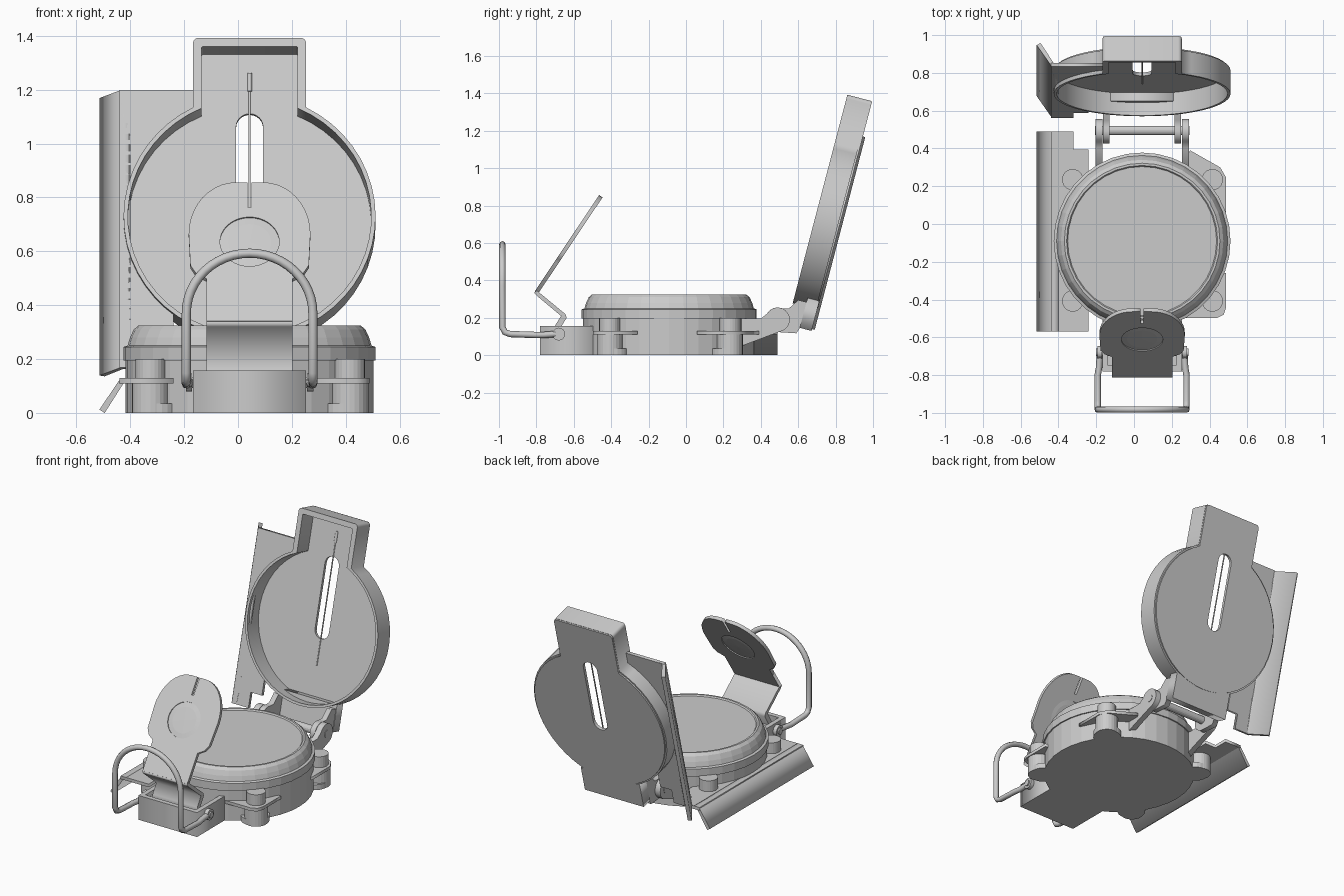
import bpy, bmesh, math
from mathutils import Vector, Matrix

if "Cube" in bpy.data.objects:
    bpy.data.objects.remove(bpy.data.objects["Cube"])

CX, CY = 0.043, -0.09                      # centre of the round body
X, Y, Z = Vector((1, 0, 0)), Vector((0, 1, 0)), Vector((0, 0, 1))
TILT = math.radians(14.7)
UP = Vector((0, math.sin(TILT), math.cos(TILT)))     # up along the open cover
BACK = Vector((0, math.cos(TILT), -math.sin(TILT)))  # out of the cover's back
COVER = Vector((CX, 0.689, 0.73))          # centre of the cover's front rim


def to_mesh(ob, name):
    bpy.context.collection.objects.link(ob)
    bpy.ops.object.select_all(action='DESELECT')
    ob.select_set(True)
    bpy.context.view_layer.objects.active = ob
    bpy.ops.object.convert(target='MESH')
    bpy.context.object.name = name
    return bpy.context.object


def plate(name, loops, origin, U, V, t0, t1):
    """Flat outline(s) in the U,V plane, thick from t0 to t1 along U x V."""
    W = U.cross(V)
    cu = bpy.data.curves.new(name, 'CURVE')
    cu.dimensions, cu.fill_mode, cu.extrude = '2D', 'BOTH', (t1 - t0) / 2
    for pts in loops:
        s = cu.splines.new('POLY')
        s.points.add(len(pts) - 1)
        for p, (a, b) in zip(s.points, pts):
            p.co = (a, b, 0, 1)
        s.use_cyclic_u = True
    ob = bpy.data.objects.new(name, cu)
    m = Matrix((U, V, W)).transposed().to_4x4()
    m.translation = Vector(origin) + W * (t0 + t1) / 2
    ob.matrix_world = m
    return to_mesh(ob, name)


def wire(name, pts, r):
    cu = bpy.data.curves.new(name, 'CURVE')
    cu.dimensions, cu.bevel_depth, cu.bevel_resolution = '3D', r, 2
    cu.use_fill_caps = True
    s = cu.splines.new('POLY')
    s.points.add(len(pts) - 1)
    for p, c in zip(s.points, pts):
        p.co = (*c, 1)
    ob = to_mesh(bpy.data.objects.new(name, cu), name)
    bpy.ops.object.shade_smooth_by_angle(angle=math.radians(50))
    return ob


def lathe(name, prof, origin, axis=Z, n=36):
    """Spin a (radius, height) profile round an axis."""
    bm = bmesh.new()
    vs = [bm.verts.new((r, 0, h)) for r, h in prof]
    es = [bm.edges.new(e) for e in zip(vs, vs[1:])]
    bmesh.ops.spin(bm, geom=vs + es, cent=(0, 0, 0), axis=(0, 0, 1),
                   angle=math.tau, steps=n)
    bmesh.ops.remove_doubles(bm, verts=bm.verts, dist=1e-4)
    bmesh.ops.recalc_face_normals(bm, faces=bm.faces)
    me = bpy.data.meshes.new(name)
    bm.to_mesh(me)
    bm.free()
    ob = bpy.data.objects.new(name, me)
    m = Z.rotation_difference(axis).to_matrix().to_4x4()
    m.translation = Vector(origin)
    ob.matrix_world = m
    bpy.context.collection.objects.link(ob)
    return ob


def disc(name, r, h0, h1, origin, axis=Z, n=24):
    return lathe(name, [(0, h0), (r, h0), (r, h1), (0, h1)], origin, axis, n)


def arc(cx, cy, rx, ry, a0, a1, n):
    return [(cx + rx * math.cos(math.radians(a0 + (a1 - a0) * i / n)),
             cy + ry * math.sin(math.radians(a0 + (a1 - a0) * i / n))) for i in range(n + 1)]


# round body and bezel with glass
disc("body_case", 0.46, 0, 0.2, (CX, CY, 0), n=36)
lathe("bezel_and_glass", [(0, .195), (.468, .195), (.468, .245), (.453, .25), (.444, .28),
                          (.43, .31), (.412, .325), (.4, .325), (.394, .317), (0, .317)], (CX, CY, 0))

# corner lugs
for x, sx in ((-0.325, 1), (0.415, -1)):
    for y in (0.235, -0.408):
        sy = -1 if y > 0 else 1
        disc("corner_lug", 0.056, 0.12, 0.2, (x, y, 0))
        disc("corner_lug_base", 0.069, 0, 0.115, (x, y, 0))
        disc("corner_lug_foot", 0.085, 0, 0.035, (x + sx * .02, y + sy * .02, 0))

# right-hand flanges
plate("rear_flange", [[(.25, .06), (.488, .06), (.488, .246), (.456, .3), (.297, .39), (.25, .3)]],
      (0, 0, 0), X, Y, .11, .13)
plate("front_flange", [[(.235, -.497), (.44, -.497), (.475, -.48), (.488, -.44), (.488, -.26), (.235, -.26)]],
      (0, 0, 0), X, Y, .11, .13)

# bent straight-edge rulers on the base and on the cover
EDGE = [(-.435, .13), (-.515, .012), (-.495, 0), (-.425, .11), (-.4, .11), (-.4, .13)]
plate("base_ruler", [[(-.44, .49), (-.32, .49), (-.32, .395), (-.24, .395), (-.24, -.57), (-.44, -.57)]],
      (0, 0, 0), X, Y, .11, .13)
plate("base_ruler_edge", [EDGE], (0, 0, 0), X, Z, -.49, .57)
ruler_o = Vector((0, COVER.y, COVER.z)) + BACK * .15
plate("cover_ruler", [[(-.44, .49), (-.167, .49)] + arc(CX, 0, .46, .46, 117, 232, 20)
      + [(-.24, -.48), (-.32, -.48), (-.32, -.575), (-.44, -.575)]], ruler_o, X, UP, .11, .13)
plate("cover_ruler_edge", [EDGE], ruler_o, X, -BACK, -.49, .575)


# open cover: rim wall, floor with sighting slot, sighting wire
def cover_outline(r, hw, top, c=.02):
    a = math.degrees(math.acos(hw / r))
    return (arc(0, 0, r, r, 180 - a, 360 + a, 44) + arc(hw - c, top - c, c, c, 0, 90, 4)
            + arc(c - hw, top - c, c, c, 90, 180, 4))


plate("cover_rim", [cover_outline(.468, .21, .685), cover_outline(.452, .178, .652, .005)],
      COVER, X, UP, -.128, 0)
plate("cover_floor", [cover_outline(.458, .208, .683),
                      arc(0, .375, .05, .05, 0, 180, 12) + arc(0, -.025, .05, .05, 180, 360, 12)],
      COVER, X, UP, -.137, -.118)
floor = COVER + BACK * .119
wire("sighting_wire", [floor + UP * .55, floor - UP * .24], .004)
wire("sighting_wire_pin", [floor + UP * .58, floor + UP * .51], .009)

# hinge between the body and the cover
plate("hinge_panel", [[(-.21, -.42), (.21, -.42), (.21, -.585), (-.21, -.585)]], COVER, X, UP, -.135, -.07)
HY, HZ = .49, .19
for s in (-1, 1):
    a, b = sorted((s * .21, s * .247))
    plate("body_hinge_arm", [[(.25, .035), (.3, .05)] + arc(HY, HZ, .065, .065, -80, 150, 14)
                             + [(.4, .195), (.25, .195)]], (CX, 0, 0), Y, Z, a, b)
    a, b = sorted((s * .172, s * .207))
    plate("cover_hinge_ear", [[(.47, .125), (.59, .117), (.625, .17), (.675, .15), (.695, .27),
                               (.6, .295), (.55, .25)] + arc(HY, HZ, .065, .065, 70, 220, 8)],
          (CX, 0, 0), Y, Z, a, b)
disc("hinge_pin", .025, -.25, .25, (CX, HY + .005, HZ), X, 16)

# open box bracket at the front
plate("front_bracket", [[(-.21, -.45), (-.21, -.78), (.21, -.78), (.21, -.45),
                         (.18, -.45), (.18, -.75), (-.18, -.75), (-.18, -.45)]], (CX, 0, 0), X, Y, 0, .157)
plate("front_bracket_floor", [[(-.2, -.45), (-.2, -.77), (.2, -.77), (.2, -.45)]], (CX, 0, 0), X, Y, 0, .03)
disc("eyepiece_pin", .02, -.245, .245, (CX, -.68, .113), X, 16)

# folding eyepiece: bent arm, sight plate with notch, lens
plate("eyepiece_arm", [[(-.71, .095), (-.67, .095), (-.675, .14), (-.638, .2), (-.645, .22), (-.782, .333),
                        (-.797, .345), (-.812, .335), (-.8, .32), (-.668, .21), (-.705, .15)]],
      (CX, 0, 0), Y, Z, -.16, .16)
EV = Vector((0, .556, .831)).normalized()
side = [(.16, 0), (.16, .19), (.2, .215), (.22, .25)] + arc(.05, .39, .176, .23, 0, 90, 10) \
    + [(.008, .62), (.008, .51)]
eye_o = Vector((CX, -.8, .335))
plate("eyepiece_plate", [side + [(-x, v) for x, v in reversed(side)],
                         arc(0, .355, .11, .11, 0, 350, 35)], eye_o, X, EV, -.011, .011)
lathe("eyepiece_lens", [(0, -.009), (.08, -.008), (.111, -.005), (.111, .005), (.08, .008), (0, .009)],
      eye_o + EV * .355, X.cross(EV))

# thumb loop
leg = [(.224, -.69, .114), (.228, -.76, .108), (.235, -.8, .108), (.235, -.94, .113),
       (.235, -.968, .123), (.235, -.982, .15)]
top = [(x, -.982, z) for x, z in arc(0, .37, .235, .223, 0, 180, 24)]
path = leg + top + [(-x, y, z) for x, y, z in reversed(leg)]
wire("thumb_loop", [(CX + x, y, z) for x, y, z in path], .017)
for s in (-1, 1):
    disc("thumb_loop_eye", .034, -.012, .012, (CX + s * .225, -.68, .113), X, 20)
